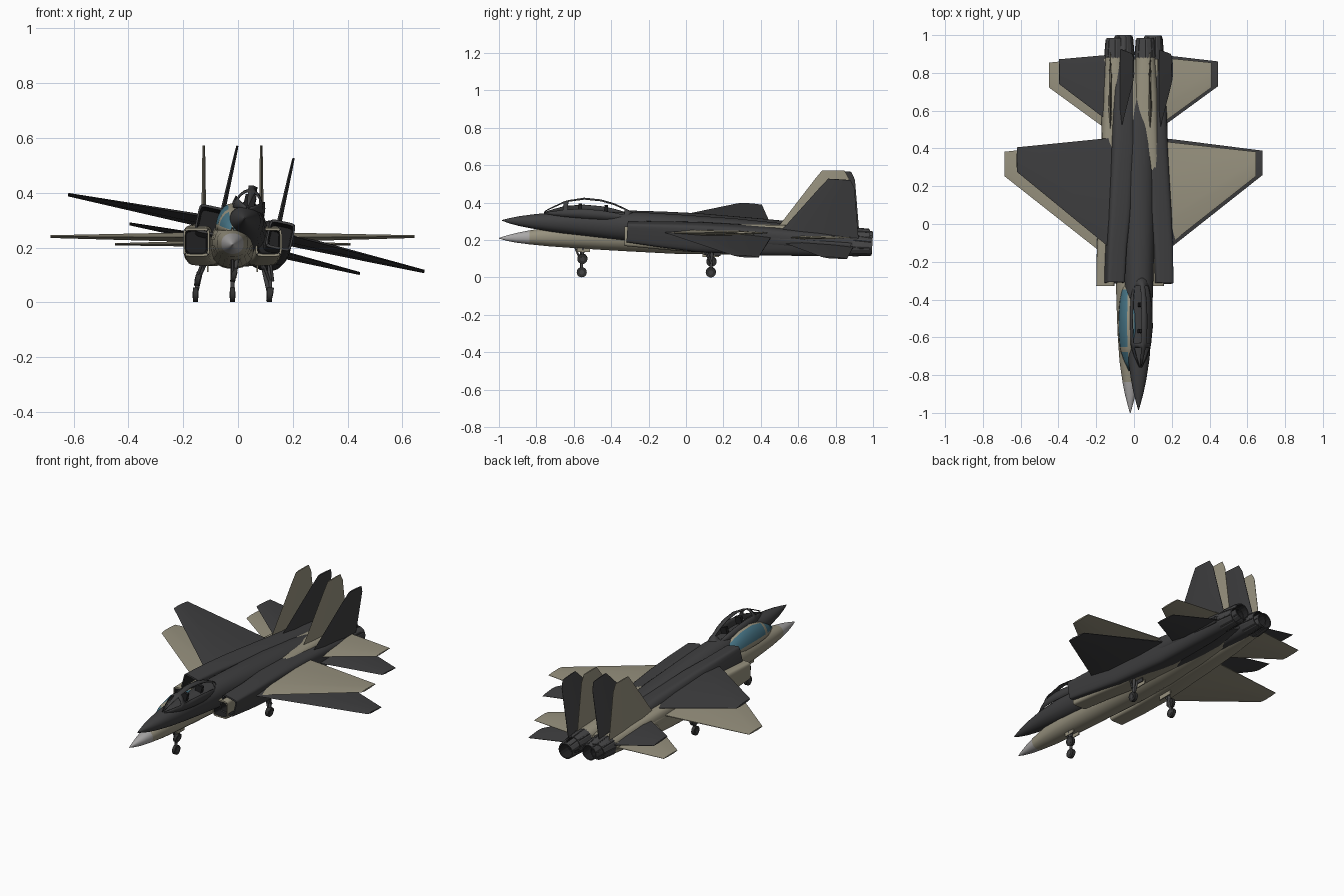
import bpy, bmesh, math
from mathutils import Vector, Matrix

cube = bpy.data.objects.get("Cube")
if cube:
    bpy.data.objects.remove(cube, do_unlink=True)


def material(name, r, g, b):
    m = bpy.data.materials.new(name)
    m.use_nodes = True
    m.diffuse_color = (r, g, b, 1)
    m.node_tree.nodes["Principled BSDF"].inputs["Base Color"].default_value = (r, g, b, 1)
    return m


TAN = material("tan_paint", .31, .285, .21)
DARK = material("charcoal_paint", .05, .05, .052)
SILVER = material("silver_nose", .40, .39, .39)
GLASS = material("blue_glass", .06, .17, .23)
METAL = material("nozzle_metal", .06, .06, .062)
BLACK = material("black_interior", .015, .015, .016)
RUBBER = material("rubber", .03, .03, .03)


def finish(name, bm, mats, xf, rule=None, angle=35):
    """Turn a bmesh into a placed object; rule picks the material slot per face."""
    bmesh.ops.remove_doubles(bm, verts=bm.verts, dist=1e-5)
    bmesh.ops.recalc_face_normals(bm, faces=bm.faces)
    if rule:
        for f in bm.faces:
            f.material_index = rule(f.calc_center_median())
    me = bpy.data.meshes.new(name)
    bm.to_mesh(me)
    bm.free()
    for m in mats:
        me.materials.append(m)
    for p in me.polygons:
        p.use_smooth = True
    me.set_sharp_from_angle(angle=math.radians(angle))
    ob = bpy.data.objects.new(name, me)
    bpy.context.collection.objects.link(ob)
    ob.matrix_world = xf
    return ob


def loft(rings, closed=True):
    """Skin a series of equal-length point rings, capped at the ends if closed."""
    bm = bmesh.new()
    vs = [[bm.verts.new(p) for p in r] for r in rings]
    n = len(vs[0])
    for a, b in zip(vs, vs[1:]):
        for i in range(n if closed else n - 1):
            j = (i + 1) % n
            bm.faces.new((a[i], a[j], b[j], b[i]))
    if closed:
        bm.faces.new(vs[0])
        bm.faces.new(vs[-1])
    return bm


def section(y, x, hw, z0, z1, power=2, n=24):
    """Superellipse cross-section of a body at station y."""
    zc, hh = (z0 + z1) / 2, (z1 - z0) / 2
    pts = []
    for i in range(n):
        a = math.tau * (i + .5) / n
        c, s = math.cos(a), math.sin(a)
        pts.append((x + hw * math.copysign(abs(c) ** (2 / power), c), y,
                    zc + hh * math.copysign(abs(s) ** (2 / power), s)))
    return pts


def foil(le, te, thick, place):
    """Thin hexagonal airfoil from le to te; place maps (y, offset) to a point."""
    t, c = thick / 2, te - le
    prof = [(0, 0), (.25, t), (.7, t * .8), (1, t * .15), (1, -t * .15), (.7, -t * .8), (.25, -t)]
    return [place(le + c * u, o) for u, o in prof]


def rod(name, a, b, r, mat, xf, sides=12):
    a, b = Vector(a), Vector(b)
    bm = bmesh.new()
    rot = (b - a).to_track_quat('Z', 'Y').to_matrix().to_4x4()
    bmesh.ops.create_cone(bm, cap_ends=True, segments=sides, radius1=r, radius2=r, depth=(b - a).length,
                          matrix=Matrix.Translation((a + b) / 2) @ rot)
    return finish(name, bm, [mat], xf)


def box(name, center, size, mat, xf):
    bm = bmesh.new()
    bmesh.ops.create_cube(bm, size=1, matrix=Matrix.Translation(center) @ Matrix.Diagonal((*size, 1)))
    return finish(name, bm, [mat], xf)


def landing_gear(tag, top, hub, xf):
    rod(tag + "_strut", top, hub, .008, METAL, xf)
    x, y, z = hub
    rod(tag + "_wheel", (x - .009, y, z), (x + .009, y, z), .027, RUBBER, xf, 20)
    rod(tag + "_hub", (x - .0105, y, z), (x + .0105, y, z), .012, METAL, xf)
    rod(tag + "_brace", (top[0], y - .04, top[2]), (x, y, z + .05), .005, METAL, xf)


def canopy(tag, paint, glazed, xf):
    stations = [(-.77, .008, .275), (-.72, .032, .305), (-.67, .050, .333), (-.645, .055, .343),
                (-.56, .063, .362), (-.47, .062, .358), (-.40, .056, .342), (-.34, .046, .318), (-.29, .03, .295)]
    n, base = 12, .262
    arches = [[(hw * math.cos(math.pi * i / n), y, base + (top - base) * math.sin(math.pi * i / n))
               for i in range(n + 1)] for y, hw, top in stations]
    bm = loft(arches, closed=False)
    sill = 1 if glazed else 2
    bm.faces.ensure_lookup_table()
    panes = []
    for k, f in enumerate(bm.faces):
        j, i = divmod(k, n)
        solid = i < sill or i >= n - sill or i in (5, 6) or j == 2 or j == len(stations) - 2
        f.material_index = 0 if solid else 1
        if not solid:
            panes.append(f)
    if not glazed:
        bmesh.ops.delete(bm, geom=panes, context='FACES')
    ob = finish(tag + "_canopy", bm, [paint, GLASS], xf)
    mod = ob.modifiers.new("thickness", 'SOLIDIFY')
    mod.thickness = .004
    # seats
    for y in (-.58, -.44):
        box(tag + "_seat", (0, y, .295), (.04, .02, .06), BLACK, xf)


def build_jet(tag, paint, nose, glazed, xf):
    # main body, nose to tail
    body = [(-.9925, .002, .208, .212), (-.95, .014, .196, .225), (-.90, .027, .186, .238),
            (-.83, .041, .177, .252), (-.72, .057, .166, .270), (-.58, .067, .156, .282),
            (-.42, .073, .146, .290), (-.28, .077, .138, .300), (-.05, .085, .126, .300),
            (.25, .09, .122, .298), (.50, .085, .13, .288), (.70, .07, .145, .270), (.88, .04, .18, .245)]
    finish(tag + "_fuselage", loft([section(y, 0, w, a, b, 2.2) for y, w, a, b in body]),
           [paint, nose], xf, lambda c: int(c.y < -.83))
    canopy(tag, paint, glazed, xf)

    for s, side in ((1, "left"), (-1, "right")):
        name = tag + "_" + side
        # intake with hollow mouth running back into the engine nacelle
        nac = [(-.20, .132, .036, .182, .258, 7), (-.32, .132, .041, .177, .263, 7), (-.32, .132, .048, .168, .272, 7),
               (-.13, .125, .052, .150, .280, 6), (.05, .11, .060, .135, .286, 5), (.40, .087, .066, .132, .284, 4),
               (.70, .082, .064, .145, .276, 3), (.89, .08, .055, .155, .265, 2)]
        finish(name + "_nacelle", loft([section(y, s * x, w, a, b, p) for y, x, w, a, b, p in nac]),
               [paint, BLACK], xf, lambda c: int(c.y < -.19 and abs(abs(c.x) - .132) < .0415 and .176 < c.z < .264))
        # boom carrying the tail surfaces
        boom = [(.30, .13, .022, .20, .25), (.45, .135, .018, .195, .245), (.88, .135, .012, .20, .235)]
        finish(name + "_tail_boom", loft([section(y, s * x, w, a, b, 3) for y, x, w, a, b in boom]), [paint], xf)
        # hollow exhaust nozzle
        noz = [(.86, .054), (.90, .056), (.9925, .047), (.9925, .041), (.91, .036)]
        finish(name + "_nozzle", loft([section(y, s * .08, r, .21 - r, .21 + r, n=16) for y, r in noz]),
               [METAL, BLACK], xf,
               lambda c: int(math.hypot(abs(c.x) - .08, c.z - .21) < .0405), 20)
        for k in range(8):
            a = math.tau * k / 8
            dx, dz = math.cos(a), math.sin(a)
            rod(name + "_nozzle_rib", (s * .08 + .055 * dx, .89, .21 + .055 * dz),
                (s * .08 + .047 * dx, .985, .21 + .047 * dz), .004, METAL, xf, 6)
        # main wing
        wing = [(.08, -.205, .45, .04, .238), (.17, -.13, .445, .034, .238), (.665, .26, .39, .010, .24)]
        finish(name + "_wing", loft([foil(l, t, th, lambda y, o: (s * x, y, z + o))
                                     for x, l, t, th, z in wing]), [paint], xf, angle=25)
        # horizontal tail
        stab = [(.10, .49, .895, .022, .214), (.43, .73, .862, .008, .212)]
        finish(name + "_tailplane", loft([foil(l, t, th, lambda y, o: (s * x, y, z + o))
                                          for x, l, t, th, z in stab]), [paint], xf, angle=25)
        # vertical fin
        fin = [(.23, .46, .92, .022), (.29, .515, .912, .018), (.53, .70, .878, .011), (.572, .735, .855, .008)]
        finish(name + "_fin", loft([foil(l, t, th, lambda y, o: (s * .105 + o, y, z))
                                    for z, l, t, th in fin]), [paint], xf, angle=25)
        # main landing gear and its door
        landing_gear(name + "_main_gear", (s * .105, .14, .16), (s * .135, .14, .028), xf)
        box(name + "_gear_door", (s * .09, .14, .125), (.006, .09, .03), paint, xf)

    # nose gear and doors
    landing_gear(tag + "_nose_gear", (0, -.55, .17), (0, -.55, .028), xf)
    for s in (1, -1):
        box(tag + "_nose_gear_door", (s * .02, -.54, .15), (.005, .07, .03), paint, xf)


# level tan jet, and a dark one rolled and pitched through it
level = Matrix.Translation((-.02, -.0075, 0))
banked = (Matrix.Translation((.03, .2075, .26))
          @ Matrix.Rotation(math.radians(-3.6), 4, 'X')
          @ Matrix.Rotation(math.radians(12.2), 4, 'Y')
          @ Matrix.Translation((0, -.2, -.24)))
build_jet("tan_jet", TAN, SILVER, True, level)
build_jet("dark_jet", DARK, DARK, False, banked)
